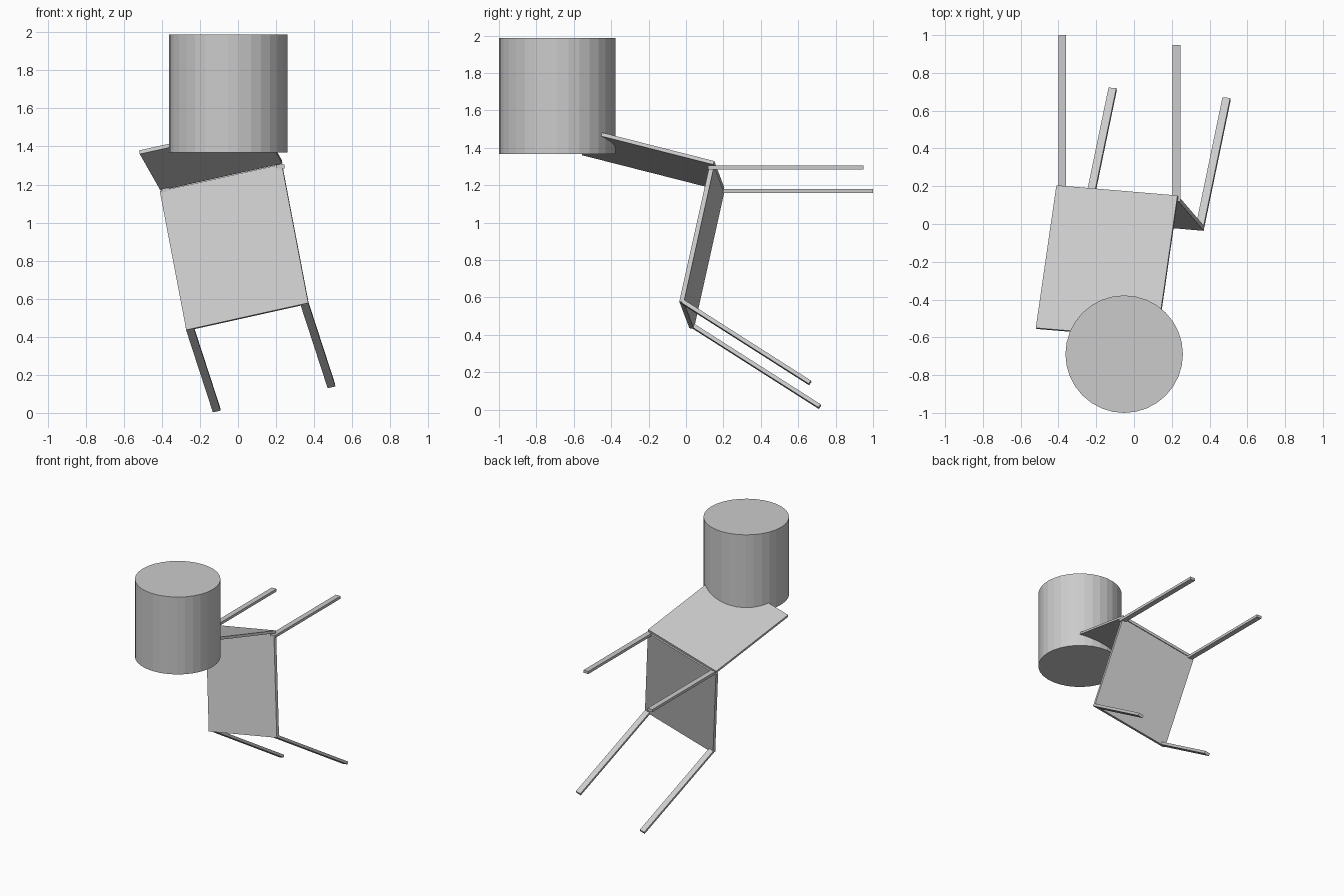
import bpy, bmesh
from mathutils import Vector, Matrix

if "Cube" in bpy.data.objects:
    bpy.data.objects.remove(bpy.data.objects["Cube"])


def block(name, center, a, b, c):
    """Box with full edge vectors a, b, c around a centre."""
    m = Matrix.Identity(4)
    for i, v in enumerate((a, b, c)):
        m.col[i] = (*v, 0)
    m.col[3] = (*center, 1)
    bm = bmesh.new()
    bmesh.ops.create_cube(bm, size=1, matrix=m)
    bmesh.ops.recalc_face_normals(bm, faces=bm.faces)
    me = bpy.data.meshes.new(name)
    bm.to_mesh(me)
    bm.free()
    ob = bpy.data.objects.new(name, me)
    bpy.context.collection.objects.link(ob)
    return ob


def panel(name, corner, a, b, inward, thickness):
    """Slab from one face corner, thickened toward the inward side."""
    corner, a, b = Vector(corner), Vector(a), Vector(b)
    n = a.cross(b).normalized()
    if n.dot(Vector(inward)) < 0:
        n = -n
    n *= thickness
    return block(name, corner + (a + b + n) / 2, a, b, n)


def leg(name, start, end, side):
    """Thin flat bar, wide along the side direction."""
    start, end = Vector(start), Vector(end)
    d = end - start
    s = Vector(side)
    s = (s - d * s.dot(d) / d.length_squared).normalized()
    t = d.cross(s).normalized()
    return block(name, (start + end) / 2, d, s * 0.042, t * 0.021)


across = Vector((0.641, -0.054, 0.142))

# tipped seat panel and the back panel hinged on its upper edge
panel("seat", (-0.272, 0.018, 0.436), across, (-0.139, 0.162, 0.729), (0, 1, 0), 0.025)
panel("backrest", (-0.411, 0.205, 1.187), across, (-0.109, -0.755, 0.192), (0, 0, -1), 0.02)

# level legs at the upper edge
leg("upper_leg_left", (-0.38, 0.175, 1.17), (-0.38, 1.0, 1.17), (1, 0, 0))
leg("upper_leg_right", (0.224, 0.118, 1.294), (0.224, 0.948, 1.294), (1, 0, 0))

# sloping legs at the lower edge
leg("lower_leg_left", (-0.254, 0.035, 0.449), (-0.113, 0.715, 0.016), across)
leg("lower_leg_right", (0.349, -0.017, 0.576), (0.490, 0.663, 0.143), across)

# drum
bpy.ops.mesh.primitive_cylinder_add(vertices=32, radius=0.311, depth=0.62,
                                    location=(-0.052, -0.689, 1.677))
bpy.context.object.name = "drum"
